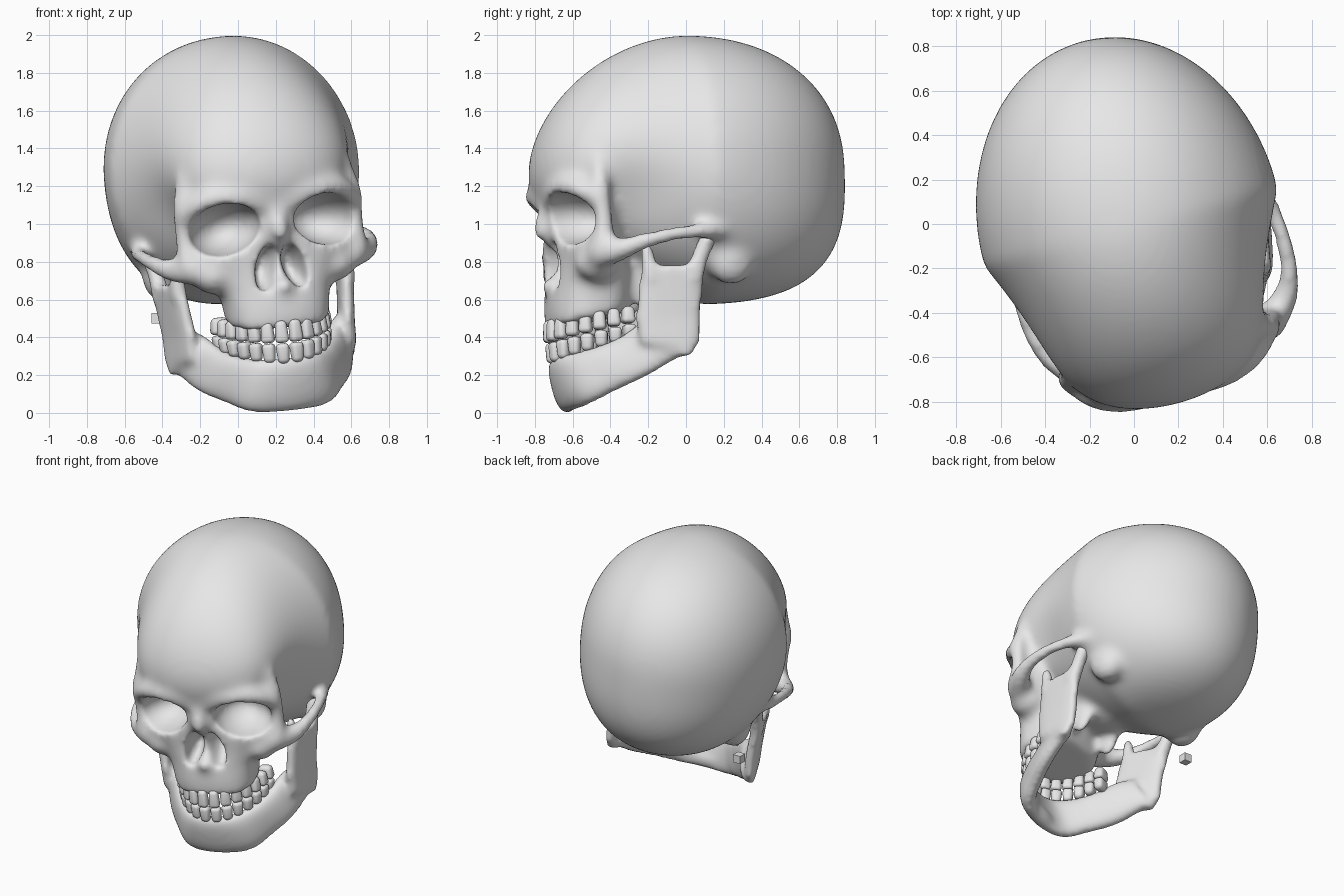
import bpy, bmesh, math
from mathutils import Matrix, Vector

old = bpy.data.objects.get("Cube")
if old:
    bpy.data.objects.remove(old)

bone = bpy.data.materials.new("bone_grey")
bone.use_nodes = True
bone.diffuse_color = (0.8, 0.8, 0.8, 1)
bone.node_tree.nodes["Principled BSDF"].inputs["Base Color"].default_value = (0.8, 0.8, 0.8, 1)

# The head is turned to its left and tipped a little sideways
POSE = (Matrix.Translation((0.035, 0, 0.8)) @ Matrix.Rotation(math.radians(15), 4, 'Z')
        @ Matrix.Rotation(math.radians(-6), 4, 'Y') @ Matrix.Translation((0, 0, -0.8)))
FLIP = Matrix.Scale(-1, 4, (1, 0, 0))


def blob(bm, centre, radii, yaw=0, tilt=0, pair=False):
    """Ellipsoid, optionally mirrored to the other side."""
    m = (Matrix.Translation(centre) @ Matrix.Rotation(math.radians(yaw), 4, 'Z')
         @ Matrix.Rotation(math.radians(tilt), 4, 'Y') @ Matrix.Diagonal((*radii, 1)))
    for side in ((m, FLIP @ m) if pair else (m,)):
        bmesh.ops.create_uvsphere(bm, u_segments=24, v_segments=14, radius=1, matrix=side)


def loft(bm, rings):
    """Closed skin over rings of equal length."""
    vs = [[bm.verts.new(p) for p in ring] for ring in rings]
    n = len(vs[0])
    for a, b in zip(vs, vs[1:]):
        for i in range(n):
            bm.faces.new((a[i], a[(i + 1) % n], b[(i + 1) % n], b[i]))
    bm.faces.new(vs[0][::-1])
    bm.faces.new(vs[-1])


def oval(centre, u, v, n=2.5, count=28):
    """Superellipse ring spanned by the half axes u and v."""
    def sp(t):
        return math.copysign(abs(t) ** (2 / n), t)
    angles = [2 * math.pi * i / count for i in range(count)]
    return [Vector(centre) + Vector(u) * sp(math.cos(a)) + Vector(v) * sp(math.sin(a)) for a in angles]


def spline(pts):
    """Smooth path through points of any dimension."""
    p = [Vector(q) for q in pts]
    p = [2 * p[0] - p[1]] + p + [2 * p[-1] - p[-2]]
    line = []
    for a, b, c, d in zip(p, p[1:], p[2:], p[3:]):
        for i in range(6):
            t = i / 6
            line.append(0.5 * (2 * b + (c - a) * t + (2 * a - 5 * b + 4 * c - d) * t * t
                               + (3 * b - a - 3 * c + d) * t ** 3))
    return line + [p[-2]]


def rod(bm, pts, pair=True):
    """Tapered tube with round ends along a smooth path of (x, y, z, r)."""
    spots = [(q.xyz, q.w) for q in spline(pts)]
    first = (spots[0][0] - spots[1][0]).normalized()
    last = (spots[-1][0] - spots[-2][0]).normalized()

    def cap(spot, way):
        return [(spot[0] + way * spot[1] * f, spot[1] * math.sqrt(1 - f * f)) for f in (0.5, 0.85, 0.98)]
    span = spots[-1][0] - spots[0][0]
    side_ref = Vector((0, 0, 1)) if abs(span.z) < span.length / 2 else Vector((0, 1, 0))
    spots = cap(spots[0], first)[::-1] + spots + cap(spots[-1], last)
    rings = []
    for i, (c, r) in enumerate(spots):
        along = spots[min(i + 1, len(spots) - 1)][0] - spots[max(i - 1, 0)][0]
        u = along.cross(side_ref).normalized()
        v = along.cross(u).normalized()
        rings.append(oval(c, u * r, v * r, 2, 16))
    loft(bm, rings)
    if pair:
        loft(bm, [[FLIP @ q for q in ring] for ring in rings])


def make(name, bm):
    bmesh.ops.recalc_face_normals(bm, faces=bm.faces[:])
    me = bpy.data.meshes.new(name)
    bm.to_mesh(me)
    bm.free()
    ob = bpy.data.objects.new(name, me)
    bpy.context.collection.objects.link(ob)
    ob.matrix_world = POSE
    return ob


def remesh(ob, size):
    m = ob.modifiers.new("merge", 'REMESH')
    m.mode, m.voxel_size = 'VOXEL', size


def finish(ob, soften=0, smooth=True):
    """Soften, bake the modifiers, shade and colour."""
    if soften:
        m = ob.modifiers.new("soften", 'SMOOTH')
        m.factor, m.iterations = 0.5, soften
    dg = bpy.context.evaluated_depsgraph_get()
    me = bpy.data.meshes.new_from_object(ob.evaluated_get(dg))
    ob.modifiers.clear()
    ob.data = me
    me.materials.clear()
    me.materials.append(bone)
    if smooth:
        me.shade_smooth()


# Braincase: egg shape, sloping forehead, fuller low at the back, hollow temples
bm = bmesh.new()
bmesh.ops.create_uvsphere(bm, u_segments=64, v_segments=40, radius=1)
for v in bm.verts:
    x, y, z = v.co
    h = max(math.hypot(x, y), 1e-4)
    n = 2 + (0.2 * y / h if z > 0 else max(0, y / h))
    k = (h ** n + abs(z) ** n) ** (-1 / n)
    x, y, z = x * k, y * k, z * k
    front = max(0, -y)
    x *= 0.685 * (1 - 0.55 * front + 0.75 * front ** 2)
    y *= 0.865 if y > 0 else 0.825
    z *= 0.72 if z > 0 else 0.7 - 0.15 * min(1, max(0, (0.1 - y) / 0.5))
    z += 1.28
    temple = math.exp(-((y + 0.42) / 0.22) ** 2 - ((z - 1.06) / 0.24) ** 2)
    v.co = (x * (1 - 0.14 * temple), y, z)

# Upper jaw and mid face: z, half width, front, back
face = [(0.44, 0.275, -0.76, -0.35), (0.55, 0.285, -0.765, -0.33), (0.65, 0.305, -0.755, -0.33),
        (0.75, 0.36, -0.745, -0.35), (0.85, 0.42, -0.745, -0.4), (1.0, 0.44, -0.755, -0.4),
        (1.12, 0.44, -0.77, -0.35)]
rings = []
for z, w, f, b in face:
    ring = oval((0, (f + b) / 2, z), (w, 0, 0), (0, (b - f) / 2, 0))
    for p in ring:
        p.z += 0.2 * (p.y + 0.76) * max(0, min(1, (0.85 - z) / 0.3))
    rings.append(ring)
loft(bm, rings)

# Brow, outer eye rim, cheek arch, nasal bones
rod(bm, [(0.05, -0.75, 1.11, 0.05), (0.2, -0.76, 1.16, 0.055), (0.36, -0.71, 1.165, 0.055),
         (0.475, -0.6, 1.09, 0.05)])
rod(bm, [(0.44, -0.58, 1.3, 0.04), (0.475, -0.585, 1.12, 0.05), (0.475, -0.57, 0.96, 0.048),
         (0.45, -0.58, 0.82, 0.075)])
rod(bm, [(0.43, -0.58, 0.8, 0.085), (0.53, -0.5, 0.81, 0.065), (0.595, -0.38, 0.85, 0.048),
         (0.61, -0.2, 0.89, 0.042), (0.59, -0.05, 0.905, 0.045), (0.53, 0.1, 0.92, 0.055)])
rod(bm, [(0, -0.74, 1.1, 0.055), (0, -0.765, 1.03, 0.05), (0, -0.79, 0.96, 0.05)], pair=False)
blob(bm, (0.34, -0.58, 0.76), (0.1, 0.12, 0.1), pair=True)
blob(bm, (0, -0.765, 0.67), (0.035, 0.045, 0.035))

# Skull base: ear bumps, central block, plates behind the palate
blob(bm, (0.43, 0.13, 0.77), (0.1, 0.13, 0.14), pair=True)
blob(bm, (0, -0.2, 0.78), (0.22, 0.3, 0.15))
blob(bm, (0.15, -0.27, 0.66), (0.04, 0.09, 0.15), pair=True)
skull = make("skull", bm)

# Eye sockets and nasal opening, divided by a thin wall
bm = bmesh.new()
blob(bm, (0.29, -0.73, 1.0), (0.198, 0.28, 0.138), yaw=15, tilt=10, pair=True)
blob(bm, (0.077, -0.78, 0.775), (0.06, 0.22, 0.135), tilt=-14, pair=True)
blob(bm, (0, -0.85, 0.79), (0.12, 0.14, 0.115))
cutter = make("socket_cutter", bm)
cutter.hide_render = True
remesh(cutter, 0.022)
finish(cutter)

remesh(skull, 0.024)
finish(skull, soften=10)
cut = skull.modifiers.new("sockets", 'BOOLEAN')
cut.operation, cut.object, cut.solver = 'DIFFERENCE', cutter, 'EXACT'
remesh(skull, 0.018)
finish(skull, soften=6)
bpy.data.objects.remove(cutter)

# Lower jaw body: bottom point, top point of each upright section
bm = bmesh.new()
half = [((0, -0.65, 0.005), (0, -0.72, 0.29)), ((0.2, -0.61, 0.02), (0.13, -0.69, 0.295)),
        ((0.31, -0.48, 0.085), (0.23, -0.58, 0.32)), ((0.4, -0.34, 0.15), (0.3, -0.45, 0.37)),
        ((0.45, -0.2, 0.23), (0.37, -0.34, 0.45)), ((0.46, -0.13, 0.27), (0.43, -0.25, 0.48))]
path = [Vector(a + b) for a, b in half]
path = [Vector((-a[0], a[1], a[2], -b[0], b[1], b[2])) for a, b in half[:0:-1]] + path
sections = [(Vector(q[:3]), Vector(q[3:])) for q in spline(path)]
mids = [(a + b) / 2 for a, b in sections]
rings = []
for i, (a, b) in enumerate(sections):
    along = mids[min(i + 1, len(mids) - 1)] - mids[max(i - 1, 0)]
    out = Vector((along.y, -along.x, 0)).normalized() * 0.055
    rings.append(oval(mids[i], (b - a) / 2, out))
loft(bm, rings)
blob(bm, (0, -0.655, 0.07), (0.17, 0.055, 0.06))

# Upright jaw branches: z, x, front, back; then their two upper prongs
branch = [(0.25, 0.455, -0.24, -0.12), (0.32, 0.46, -0.38, -0.07), (0.45, 0.46, -0.4, -0.06),
          (0.6, 0.475, -0.385, -0.05), (0.73, 0.49, -0.37, -0.03)]
for s in (1, -1):
    loft(bm, [oval((s * x, (f + b) / 2, z), (0.042, 0, 0), (s * 0.03, (b - f) / 2, 0), 3)
              for z, x, f, b in branch])
rod(bm, [(0.465, -0.32, 0.66, 0.045), (0.465, -0.33, 0.75, 0.04), (0.465, -0.34, 0.82, 0.032)])
rod(bm, [(0.5, -0.1, 0.66, 0.05), (0.505, -0.06, 0.77, 0.045), (0.515, -0.02, 0.86, 0.047)])
jaw = make("lower_jaw", bm)
remesh(jaw, 0.018)
finish(jaw, soften=10)


# Tooth rows: rounded blocks spaced evenly along the dental arch
def tooth_row(name, scale, z_edge, z_root, count=7):
    steps = []
    for i in range(401):
        a = math.pi / 2 * i / 400
        steps.append(Vector((0.28 * math.sin(a), -0.365 - 0.39 * math.cos(a), 0)) * scale)
    lengths = [0]
    for p, q in zip(steps, steps[1:]):
        lengths.append(lengths[-1] + (q - p).length)
    width = lengths[-1] / count
    bm = bmesh.new()
    for i in range(count):
        k = next(j for j, d in enumerate(lengths) if d >= (i + 0.5) * width)
        p, along = steps[k], steps[k + 1] - steps[k - 1]
        rise = 0.2 * (p.y + 0.755)
        depth = 0.066 + 0.04 * max(0, i - 2) / 4
        tall = (z_root - z_edge) * (1 - 0.04 * i)
        m = (Matrix.Translation((p.x, p.y, rise + z_edge + tall / 2))
             @ Matrix.Rotation(math.atan2(along.y, along.x), 4, 'Z')
             @ Matrix.Diagonal((width * 0.98, depth, abs(tall), 1)))
        for side in (m, FLIP @ m):
            verts = bmesh.ops.create_cube(bm, size=1, matrix=side)["verts"]
            mid = sum((v.co for v in verts), Vector((0, 0, 0))) / 8
            for v in verts:
                if (v.co.z - mid.z) * tall > 0:
                    v.co.xy = mid.xy + (v.co.xy - mid.xy) * 0.8
    ob = make(name, bm)
    bev = ob.modifiers.new("round", 'BEVEL')
    bev.limit_method, bev.width, bev.segments = 'NONE', 0.024, 4
    finish(ob)


tooth_row("upper_teeth", 1.0, 0.372, 0.49)
tooth_row("lower_teeth", 0.985, 0.366, 0.26)

# Small loose block beside the jaw
bm = bmesh.new()
bmesh.ops.create_cube(bm, size=0.055)
block = make("small_block", bm)
block.matrix_world = Matrix.Translation((-0.43, 0.01, 0.5))
finish(block, smooth=False)
